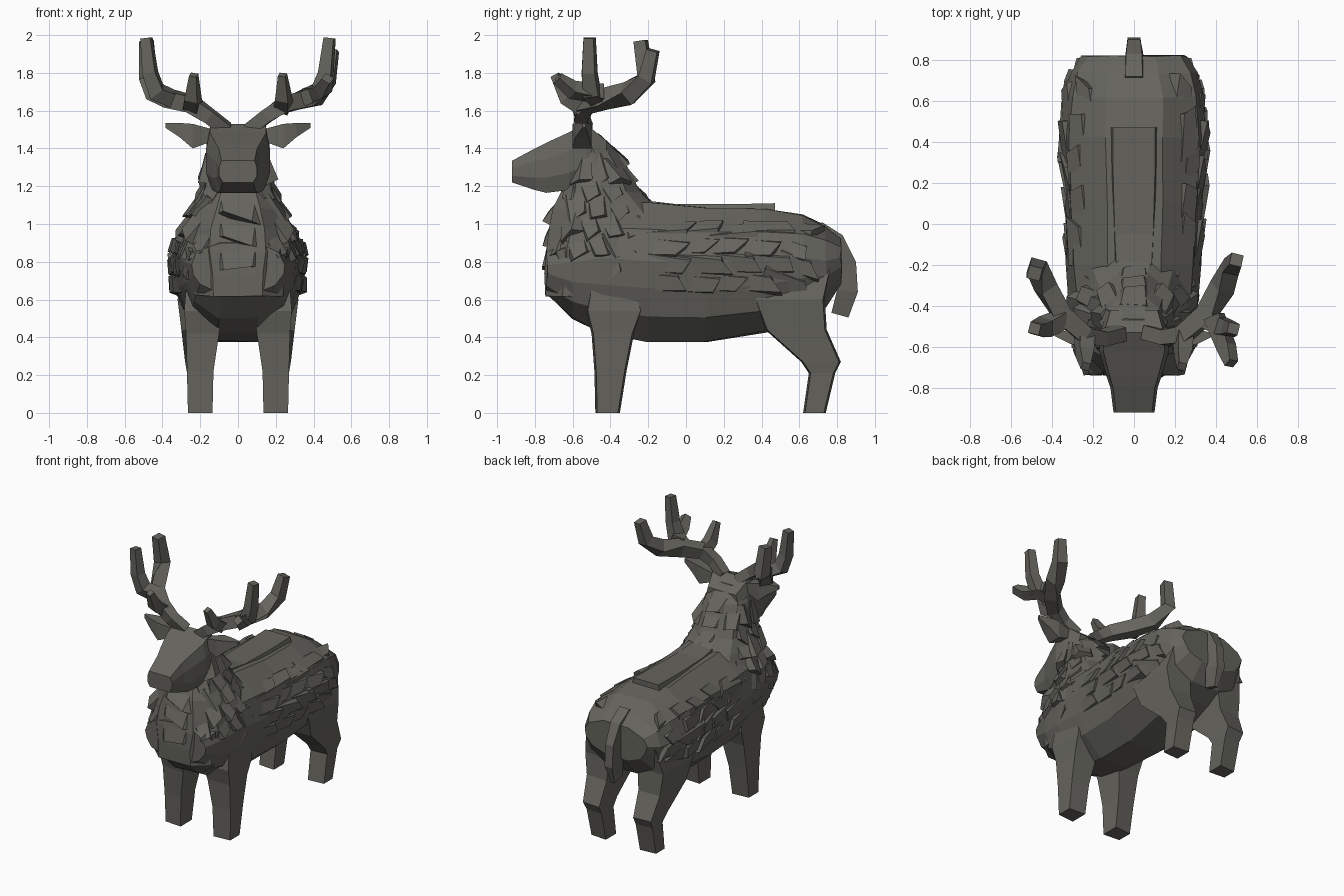
import bpy, bmesh, random
from mathutils import Vector
from mathutils.bvhtree import BVHTree

if "Cube" in bpy.data.objects:
    bpy.data.objects.remove(bpy.data.objects["Cube"])

random.seed(4)
hide = bpy.data.materials.new("dark_hide")
hide.diffuse_color = (.13, .127, .11, 1)
hide.use_nodes = True
hide.node_tree.nodes["Principled BSDF"].inputs["Base Color"].default_value = hide.diffuse_color


def finish(name, bm):
    bmesh.ops.recalc_face_normals(bm, faces=bm.faces)
    me = bpy.data.meshes.new(name)
    bm.to_mesh(me)
    bm.free()
    me.materials.append(hide)
    ob = bpy.data.objects.new(name, me)
    bpy.context.collection.objects.link(ob)
    return ob


def skin(bm, rings):
    """Bridge a list of equally sized point rings and cap both ends."""
    vs = [[bm.verts.new(p) for p in r] for r in rings]
    n = len(vs[0])
    for a, b in zip(vs, vs[1:]):
        for i in range(n):
            j = (i + 1) % n
            bm.faces.new((a[i], a[j], b[j], b[i]))
    bm.faces.new(vs[0])
    bm.faces.new(vs[-1][::-1])


def loft(name, half, stations, along="y", jitter=0.0):
    """Symmetric loft; each station is (position, low, high, half width)."""
    prof = half + [(-x, t) for x, t in reversed(half)]
    rings = []
    for s, lo, hi, w in stations:
        ring = []
        for x, t in prof:
            k = lo + (hi - lo) * t
            p = Vector((x * w, s, k) if along == "y" else (x * w, k, s))
            ring.append(p + Vector([random.uniform(-jitter, jitter) for _ in range(3)]))
        rings.append(ring)
    bm = bmesh.new()
    skin(bm, rings)
    return finish(name, bm)


def tube(bm, path):
    """Four-sided branch through points (x, y, z, radius)."""
    pts = [Vector(p[:3]) for p in path]
    rings = []
    for i, p in enumerate(pts):
        d = (pts[min(i + 1, len(pts) - 1)] - pts[max(i - 1, 0)]).normalized()
        u = d.cross(Vector((0.25, 1, 0.1))).normalized()
        v = d.cross(u)
        r = path[i][3]
        rings.append([p + r * (a * u + b * v) for a, b in ((1, 1), (-1, 1), (-1, -1), (1, -1))])
    skin(bm, rings)


def leg(name, s, stations):
    """Boxy leg from (z, y front, y back, x inner, x outer)."""
    bm = bmesh.new()
    skin(bm, [[(s * xi, y0, z), (s * xo, y0 + 0.01, z), (s * xo, y1 - 0.01, z), (s * xi, y1, z)]
              for z, y0, y1, xi, xo in stations])
    finish(name, bm)


# torso
torso = loft("torso", [(.35, 0), (.8, .17), (.95, .38), (1, .58), (.88, .82), (.4, 1)], [
    (-.735, .63, .90, .25), (-.60, .50, 1.02, .285), (-.45, .43, 1.10, .31),
    (-.20, .38, 1.11, .33), (.10, .38, 1.09, .34), (.42, .43, 1.08, .36),
    (.62, .50, 1.05, .345), (.74, .56, .99, .31), (.82, .68, .92, .255)], jitter=.006)

# neck with squared chest, and head
neck = loft("neck", [(.48, 0), (.88, .16), (1, .5), (.8, .82), (.35, 1)], [
    (.62, -.745, -.2, .265), (.74, -.745, -.05, .285), (.86, -.74, -.02, .31), (.97, -.72, -.05, .29),
    (1.08, -.70, -.14, .24), (1.17, -.66, -.24, .20), (1.28, -.63, -.30, .175), (1.38, -.62, -.36, .16),
    (1.48, -.60, -.46, .13)], along="z", jitter=.006)
loft("head", [(.8, 0), (1, .3), (1, .68), (.88, 1)], [
    (-.42, 1.25, 1.44, .13), (-.53, 1.22, 1.53, .165), (-.62, 1.18, 1.485, .17),
    (-.74, 1.165, 1.43, .135), (-.80, 1.18, 1.40, .115), (-.92, 1.22, 1.335, .10)])

for s, side in ((1, "right"), (-1, "left")):
    # legs
    leg(side + "_front_leg", s, [(0, -.48, -.35, .135, .265), (.22, -.485, -.315, .13, .27),
                                 (.42, -.50, -.275, .10, .275), (.54, -.53, -.23, .08, .285),
                                 (.72, -.50, -.27, .05, .27)])
    leg(side + "_hind_leg", s, [(0, .62, .74, .14, .265), (.21, .65, .79, .14, .27),
                                (.27, .61, .82, .14, .28), (.44, .42, .745, .13, .30),
                                (.60, .36, .735, .12, .32), (.80, .42, .78, .10, .28)])
    # ear
    bm = bmesh.new()
    skin(bm, [[(s * x, y - d, z0), (s * x, y - d, z1), (s * x, y + d, z1), (s * x, y + d, z0)]
              for x, y, d, z0, z1 in ((.13, -.54, .03, 1.44, 1.50), (.24, -.55, .05, 1.40, 1.53),
                                      (.31, -.55, .035, 1.46, 1.535), (.385, -.54, .008, 1.51, 1.535))])
    finish(side + "_ear", bm)
    # antler: main beam, upright tine and forward tines
    bm = bmesh.new()
    tip = (.50, -.175, 1.92, .03) if s > 0 else (.485, -.24, 1.97, .032)
    beams = [
        [(.06, -.53, 1.50, .035), (.15, -.555, 1.57, .036), (.24, -.54, 1.63, .042), (.35, -.44, 1.66, .046),
         (.43, -.31, 1.69, .046), (.475, -.21, 1.77, .04), tip],
        [(.34, -.46, 1.66, .04), (.43, -.50, 1.70, .042), (.465, -.51, 1.80, .035), (.485, -.51, 1.985, .027)],
        [(.24, -.54, 1.62, .04), (.24, -.63, 1.67, .036), (.235, -.695, 1.79, .02)]]
    if s > 0:
        beams.append([(.39, -.45, 1.69, .042), (.45, -.60, 1.71, .036), (.475, -.68, 1.77, .025)])
    for path in beams:
        tube(bm, [(s * x, y, z, r) for x, y, z, r in path])
    finish(side + "_antler", bm)

# tail
bm = bmesh.new()
skin(bm, [[(-w, y0, z0), (w, y0, z0), (w * .7, y1, z1), (-w * .7, y1, z1)]
          for w, y0, z0, y1, z1 in ((.06, .68, .94, .72, 1.01), (.055, .78, .84, .83, .94),
                                    (.045, .80, .76, .90, .80), (.045, .80, .65, .91, .64),
                                    (.02, .77, .53, .86, .505))])
finish("tail", bm)

# raised fur saddle along the spine
loft("back_ridge", [(1, 0), (.85, 1)], [
    (-.22, 1.05, 1.125, .10), (-.05, 1.05, 1.105, .11), (.25, 1.04, 1.105, .12), (.47, 1.04, 1.11, .12)])


def tuft(bm, tree, origin, ray, flow, length, width, lift):
    """Bevel-sided shingle of fur: root sunk in the surface, free end lifted off it."""
    hit, n, _, _ = tree.ray_cast(origin, ray)
    if hit is None:
        return
    if n.dot(ray) > 0:
        n = -n
    f = (flow - n * flow.dot(n)).normalized()
    c = f.cross(n) * width / 2
    a, b = hit - f * length / 2, hit + f * length / 2
    skew = f * random.uniform(-.2, .2) * length
    low, top = -n * .045, n * lift
    skin(bm, [[a - c + low, a + c + low, a + c * .7 - n * .012, a - c * .7 - n * .012],
              [b - c + low - skew, b + c + low + skew, b + c * .55 + top + skew, b - c * .55 + top - skew]])


# layered coat along the flanks
coat = bmesh.new()
tree = BVHTree.FromObject(torso, bpy.context.evaluated_depsgraph_get())
for s in (1, -1):
    for row, z in enumerate((.68, .78, .88, .98)):
        for i in range(5):
            y = -.16 + i * .175 + .06 * (row % 2) + random.uniform(-.02, .02)
            tuft(coat, tree, Vector((s, y, z + random.uniform(-.01, .01))), Vector((-s, 0, 0)),
                 Vector((0, 1, random.uniform(-.12, 0) - .25 * (i == 4))), random.uniform(.2, .27), .13,
                 random.uniform(.008, .024) if i < 4 else .008)
finish("flank_fur", coat)

# shaggy mane on the neck sides, nape and chest
mane = bmesh.new()
tree = BVHTree.FromObject(neck, bpy.context.evaluated_depsgraph_get())
for s in (1, -1):
    for row, z in enumerate((.80, .90, 1.0, 1.10, 1.20, 1.29)):
        for i in range(5 if z < 1.05 else 3):
            y = -.62 + i * .11 + .04 * (row % 2)
            tuft(mane, tree, Vector((s, y, z)), Vector((-s, 0, 0)),
                 Vector((s * .1, random.uniform(.1, .5), -1)), .15, random.uniform(.11, .15),
                 random.uniform(.01, .035))
    tuft(mane, tree, Vector((s * .19, -2, .90)), Vector((0, 1, 0)), Vector((s * .3, 0, -1)), .16, .13, .03)
for z in (.84, .98, 1.10):
    tuft(mane, tree, Vector((0, -2, z)), Vector((0, 1, 0)), Vector((0, 0, -1)), .15, .28, .02)
for z in (1.18, 1.28, 1.37):
    tuft(mane, tree, Vector((0, 2, z)), Vector((0, -1, 0)), Vector((0, 0, -1)), .12, .18, .02)
finish("mane_fur", mane)
